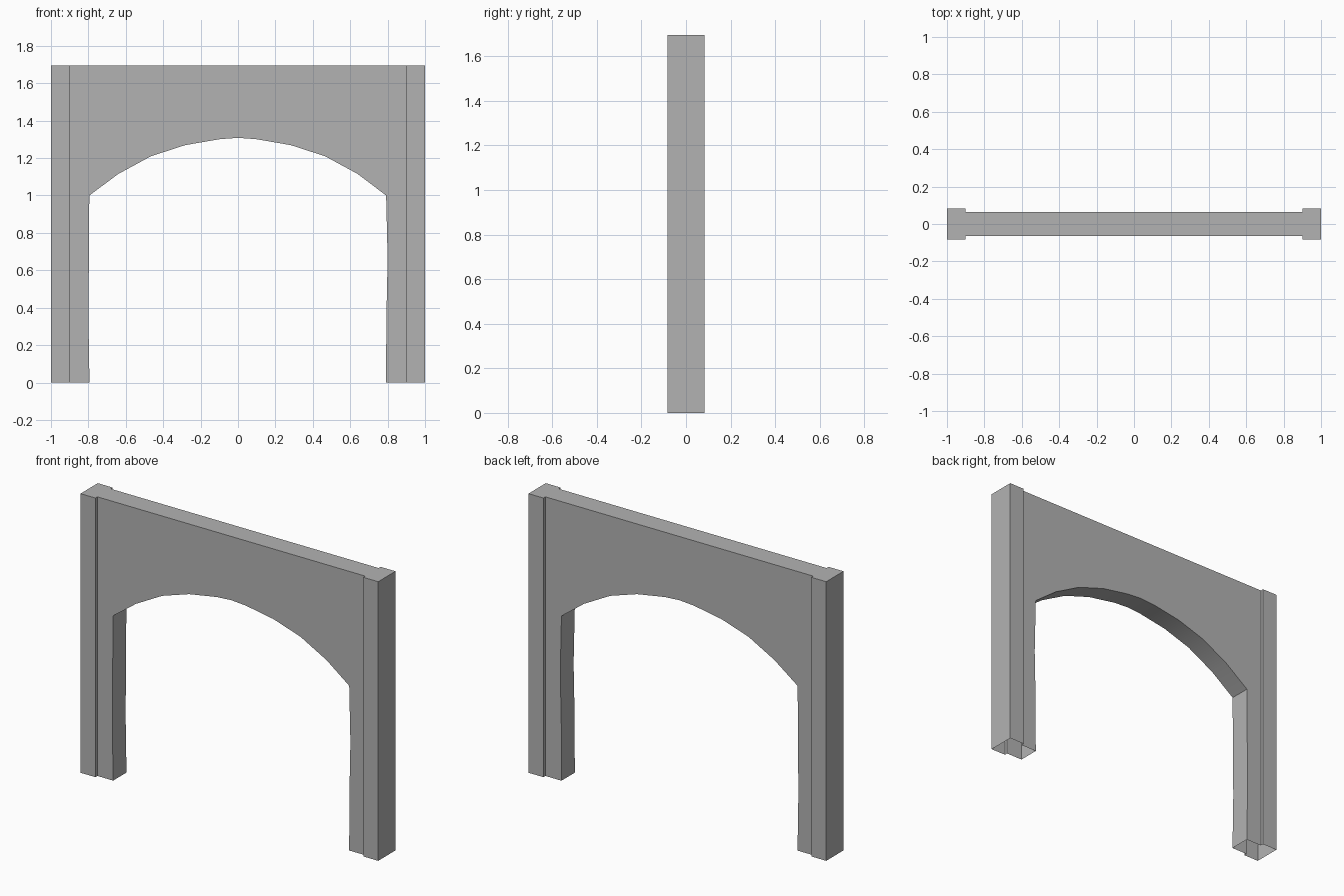
import bpy, bmesh, math

if "Cube" in bpy.data.objects:
    bpy.data.objects.remove(bpy.data.objects["Cube"])

TOP = 1.695      # overall height
WALL = 0.064     # half thickness of the arched wall
POST = 0.083     # half thickness of the end posts
IN, OUT = 0.9, 1.0

stone = bpy.data.materials.new("dark_grey")
stone.diffuse_color = (0.45, 0.45, 0.45, 1)
stone.use_nodes = True
stone.node_tree.nodes["Principled BSDF"].inputs["Base Color"].default_value = stone.diffuse_color


def finish(bm, name):
    bmesh.ops.recalc_face_normals(bm, faces=bm.faces)
    me = bpy.data.meshes.new(name)
    bm.to_mesh(me)
    bm.free()
    me.materials.append(stone)
    ob = bpy.data.objects.new(name, me)
    bpy.context.collection.objects.link(ob)
    return ob


# Arched wall: half arch mirrored, slightly uneven jambs
half_arch = [(0.64, 1.115), (0.465, 1.21), (0.283, 1.269), (0.098, 1.301)]
left_jamb = [(-0.794, 0), (-0.8, 0.35), (-0.797, 0.7), (-0.795, 1.0)]
right_jamb = [(0.792, 1.0), (0.8, 0.66), (0.793, 0.33), (0.792, 0)]
opening = (left_jamb + [(-x, z) for x, z in half_arch] + [(0, 1.308)]
           + half_arch[::-1] + right_jamb)
outline = opening + [(IN, 0), (IN, TOP), (-IN, TOP), (-IN, 0)]

bm = bmesh.new()
front = [bm.verts.new((x, -WALL, z)) for x, z in outline]
back = [bm.verts.new((x, WALL, z)) for x, z in outline]
bm.faces.new(front)
bm.faces.new(back[::-1])
n = len(opening)
# underside of the arch and the top; feet and post joints stay open
for i in list(range(n - 1)) + [n + 1]:
    bm.faces.new((front[i], back[i], back[i + 1], front[i + 1]))
wall = finish(bm, "arched_wall")

# Smooth underside with sharp corners
bpy.context.view_layer.objects.active = wall
wall.select_set(True)
bpy.ops.object.shade_smooth_by_angle(angle=math.radians(30))
wall.select_set(False)


# End posts: plan profile raised to full height, capped on top, open below
def post(side, name):
    plan = [(IN, -WALL), (IN, -POST), (OUT, -POST),
            (OUT, POST), (IN, POST), (IN, WALL)]
    bm = bmesh.new()
    low = [bm.verts.new((side * x, y, 0)) for x, y in plan]
    high = [bm.verts.new((side * x, y, TOP)) for x, y in plan]
    for i in range(len(plan) - 1):
        quad = (low[i], low[i + 1], high[i + 1], high[i])
        bm.faces.new(quad if side > 0 else quad[::-1])
    bm.faces.new(high if side > 0 else high[::-1])
    return finish(bm, name)


post(-1, "left_post")
post(1, "right_post")
